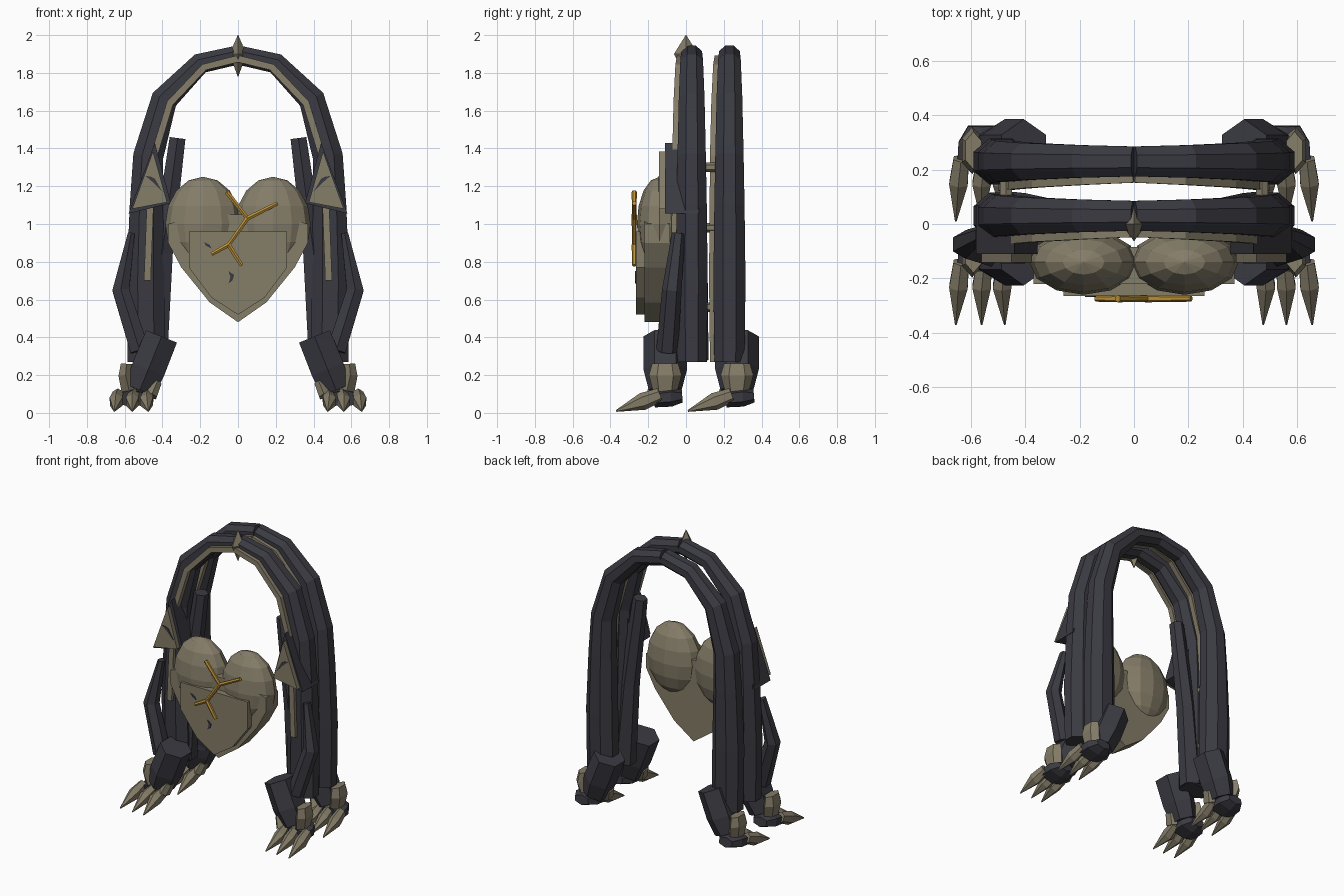
import bpy, bmesh, math
from mathutils import Vector

if "Cube" in bpy.data.objects:
    bpy.data.objects.remove(bpy.data.objects["Cube"])


def material(name, rgb):
    m = bpy.data.materials.new(name)
    m.diffuse_color = (*rgb, 1)
    m.use_nodes = True
    m.node_tree.nodes["Principled BSDF"].inputs["Base Color"].default_value = m.diffuse_color
    return m


DARK = material("charcoal", (0.042, 0.042, 0.054))
BONE = material("bone", (0.235, 0.205, 0.14))
GOLD = material("gold", (0.50, 0.28, 0.04))


def finish(bm, name, mat, mirror=False):
    bmesh.ops.recalc_face_normals(bm, faces=bm.faces)
    me = bpy.data.meshes.new(name)
    bm.to_mesh(me)
    bm.free()
    me.materials.append(mat)
    ob = bpy.data.objects.new(name, me)
    bpy.context.collection.objects.link(ob)
    if mirror:
        ob.modifiers.new("mirror", 'MIRROR').use_mirror_merge = False
    return ob


def tube(name, path, radii, mat, n=8, ref=(0, 1, 0), mirror=True, spin=0.5):
    """Loft an n-sided section along a path; radii are (across, along ref)."""
    bm = bmesh.new()
    pts, rings, ref = [Vector(p) for p in path], [], Vector(ref)
    for i, p in enumerate(pts):
        t = (pts[min(i + 1, len(pts) - 1)] - pts[max(i - 1, 0)]).normalized()
        side = t.cross(ref).normalized()
        up = side.cross(t)
        a, b = radii[i]
        k = 1 / math.cos(math.pi / n)
        rings.append([bm.verts.new(p + side * a * k * math.cos(u) + up * b * k * math.sin(u))
                      for u in (2 * math.pi * (j + spin) / n for j in range(n))])
    for r, q in zip(rings, rings[1:]):
        for j in range(n):
            bm.faces.new((r[j], r[(j + 1) % n], q[(j + 1) % n], q[j]))
    bm.faces.new(rings[0])
    bm.faces.new(rings[-1])
    return finish(bm, name, mat, mirror)


def plate(name, outline, y0, y1, mat, mirror=False):
    """Extrude an x-z outline from y0 to y1."""
    bm = bmesh.new()
    f = bm.faces.new([bm.verts.new((x, y0, z)) for x, z in outline])
    r = bmesh.ops.extrude_face_region(bm, geom=[f])
    bmesh.ops.translate(bm, vec=(0, y1 - y0, 0),
                        verts=[v for v in r['geom'] if isinstance(v, bmesh.types.BMVert)])
    return finish(bm, name, mat, mirror)


# Two tall arches, each with a bone rib on its front
ARCH = [(0, 1.895), (0.20, 1.85), (0.39, 1.66), (0.475, 1.36), (0.485, 1.1), (0.49, 0.7), (0.485, 0.27)]
ACROSS = [0.05, 0.055, 0.07, 0.08, 0.088, 0.1, 0.1]
ALONG = [0.055, 0.06, 0.068, 0.075, 0.08, 0.085, 0.08]
RIB = [(0, 1.875), (0.18, 1.83), (0.36, 1.64), (0.445, 1.36), (0.465, 1.1), (0.48, 0.7)]
for label, y, low in (("front", 0.03, 0.7), ("rear", 0.23, 0.27)):
    tube(label + "_arch", [(x, y, z) for x, z in ARCH], list(zip(ACROSS, ALONG)), DARK)
    rib = RIB + ([(0.48, low)] if low < 0.7 else [])
    tube(label + "_rib", [(x, y - d, z) for (x, z), d in
                          zip(rib, (0.06, 0.068, 0.078, 0.085, 0.087, 0.09, 0.085))],
         [(0.018, 0.018)] * len(rib), BONE, n=4)

# Pins joining the arches, and the crown spike
for z in (1.3, 0.98, 0.56):
    tube("arch_pin", [(0.47, 0.09, z), (0.47, 0.17, z)], [(0.022, 0.022)] * 2, BONE, 6, (0, 0, 1))
tube("crown_spike", [(0, 0, 1.78), (0, 0, 1.9), (0, 0, 2)],
     [(0.001, 0.001), (0.032, 0.045), (0.001, 0.001)], BONE, 4, mirror=False, spin=0)

# Inner struts and bent outer arms
tube("inner_strut", [(0.32, 0.05, 1.455), (0.40, 0.05, 0.85), (0.455, 0.05, 0.28)],
     [(0.042, 0.04), (0.055, 0.055), (0.08, 0.06)], DARK, 6)
tube("outer_arm", [(0.565, -0.04, 0.95), (0.62, -0.075, 0.65), (0.52, -0.1, 0.33)],
     [(0.018, 0.03), (0.045, 0.045), (0.05, 0.05)], DARK, 6)

# Triangular shoulder guards
plate("shoulder_guard", [(0.58, 1.055), (0.44, 1.43), (0.355, 1.11)], -0.11, 0.07, DARK, True)
plate("shoulder_face", [(0.56, 1.08), (0.45, 1.385), (0.375, 1.115)], -0.142, -0.11, BONE, True)
plate("shoulder_crack", [(0.49, 1.255), (0.455, 1.225), (0.40, 1.17), (0.44, 1.24), (0.46, 1.25)],
      -0.146, -0.141, DARK, True)

# Four paws: cuff, foot, wrist guard and three claws
for label, y in (("front", -0.11), ("rear", 0.27)):
    tube(label + "_cuff", [(0.405, y, 0.405), (0.475, y, 0.23), (0.52, y, 0.12)],
         [(0.088, 0.1), (0.09, 0.1), (0.08, 0.075)], DARK, 6)
    tube(label + "_foot", [(0.56, y + 0.09, 0.09), (0.56, y + 0.03, 0.085), (0.56, y - 0.06, 0.075)],
         [(0.05, 0.03), (0.085, 0.045), (0.09, 0.04)], DARK, 6, (0, 0, 1))
    tube(label + "_wrist_guard", [(0.59, y, 0.26), (0.595, y, 0.2), (0.575, y, 0.11)],
         [(0.03, 0.06), (0.038, 0.075), (0.04, 0.055)], BONE, 6)
    tube(label + "_thumb", [(0.43, y - 0.03, 0.16), (0.46, y - 0.05, 0.09)],
         [(0.025, 0.04), (0.03, 0.045)], BONE, 6)
    for x, tip in ((0.485, 0.475), (0.56, 0.56), (0.645, 0.655)):
        tube(label + "_claw", [(x - 0.01, y - 0.03, 0.095), (x, y - 0.12, 0.06),
                               (tip, y - 0.26, 0.01)],
             [(0.028, 0.032), (0.034, 0.04), (0.003, 0.004)], BONE, 6, (0, 0, 1))

# Heart: two rounded lobes, a pointed body and a raised front plate
bm = bmesh.new()
bmesh.ops.create_uvsphere(bm, u_segments=12, v_segments=8, radius=1)
for v in bm.verts:
    v.co = (0.185 + v.co.x * 0.2, -0.14 + v.co.y * 0.12, 1.0 + v.co.z * 0.25)
finish(bm, "heart_lobe", BONE, True)


def symmetric(half):
    return half + [(-x, z) for x, z in reversed(half) if x > 0]


plate("heart_body", symmetric([(0, 0.48), (0.15, 0.585), (0.30, 0.77), (0.37, 0.9),
                               (0.37, 1.0), (0.2, 1.05)]), -0.22, -0.085, BONE)
plate("heart_plate", symmetric([(0, 0.52), (0.14, 0.61), (0.26, 0.77), (0.26, 0.96)]),
      -0.265, -0.22, BONE)
plate("heart_crack", [(-0.05, 0.75), (-0.02, 0.73), (-0.03, 0.70), (-0.05, 0.685), (-0.04, 0.72)],
      -0.269, -0.264, DARK)
plate("heart_chip", [(-0.18, 0.905), (-0.15, 0.89), (-0.14, 0.87), (-0.17, 0.885)],
      -0.269, -0.264, DARK)

# Branching gold seam
SEAM = [((-0.06, 1.17), (0.05, 1.03)), ((0.05, 1.03), (0.21, 1.11)), ((0.05, 1.03), (-0.05, 0.89)),
        ((-0.05, 0.89), (-0.14, 0.84)), ((-0.05, 0.89), (0.02, 0.78))]
for (x0, z0), (x1, z1) in SEAM:
    tube("gold_seam", [(x0, -0.274, z0), (x1, -0.274, z1)], [(0.012, 0.012), (0.01, 0.01)],
         GOLD, 6, mirror=False)
